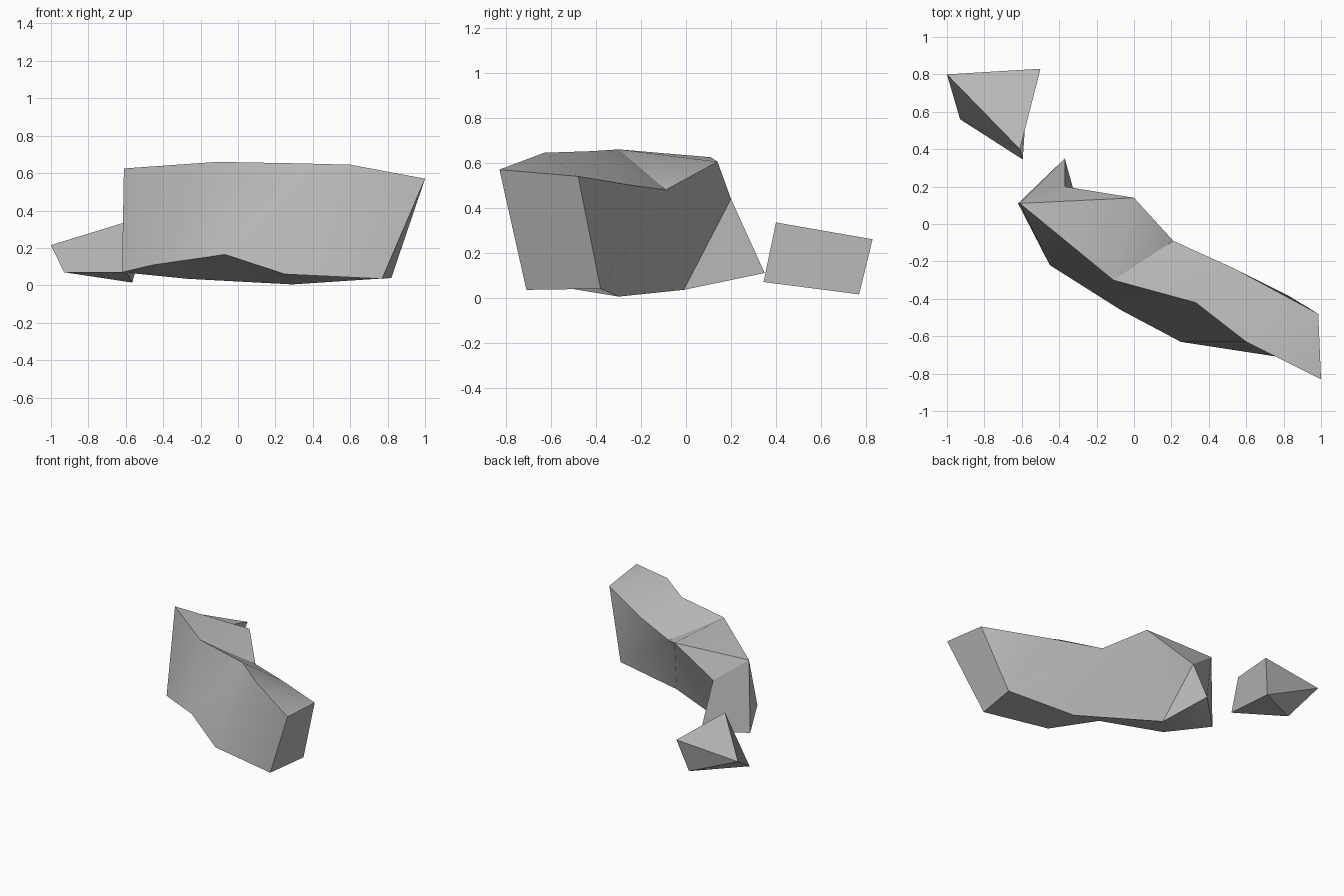
import bpy
import bmesh
from math import radians

default_cube = bpy.data.objects.get("Cube")
if default_cube:
    bpy.data.objects.remove(default_cube, do_unlink=True)

# Single stone colour
stone = bpy.data.materials.new("stone grey")
stone.use_nodes = True
colour = (0.5, 0.5, 0.5, 1)
stone.diffuse_color = colour
stone.node_tree.nodes["Principled BSDF"].inputs["Base Color"].default_value = colour


def strip(first, second):
    """Quads joining two rows of corner names of equal length."""
    pairs = list(zip(first, second))
    return [(a, b, d, c) for (a, c), (b, d) in zip(pairs, pairs[1:])]


def build_rock(name, corners, faces):
    """Make a closed faceted rock from named corners and faces."""
    bm = bmesh.new()
    verts = {key: bm.verts.new(place) for key, place in corners.items()}
    for face in faces:
        bm.faces.new([verts[key] for key in face])
    bmesh.ops.recalc_face_normals(bm, faces=bm.faces)
    mesh = bpy.data.meshes.new(name)
    bm.to_mesh(mesh)
    bm.free()
    mesh.materials.append(stone)
    rock = bpy.data.objects.new(name, mesh)
    bpy.context.collection.objects.link(rock)
    bpy.ops.object.select_all(action="DESELECT")
    rock.select_set(True)
    bpy.context.view_layer.objects.active = rock
    bpy.ops.object.shade_smooth_by_angle(angle=radians(30))
    return rock


# Long ridge: corners listed from its right end to its left end
ridge = {
    "crest_end": (-.61, .11, .625),
    "crest_bend": (-.11, -.3, .66),
    "crest_middle": (.33, -.42, .652),
    "crest_step": (.6, -.63, .645),
    "crest_tip": (1, -.83, .57),
    "foot_end": (-.62, .11, .07),
    "foot_bend": (-.45, -.22, .11),
    "foot_middle": (-.07, -.46, .165),
    "foot_step": (.25, -.63, .06),
    "foot_tip": (.77, -.71, .035),
    "back_shoulder": (-.37, .2, .44),
    "back_peak": (0, .14, .605),
    "back_dip": (.21, -.09, .48),
    "back_rim": (.54, -.24, .5),
    "back_tip": (.985, -.48, .54),
    "spur": (-.37, .35, .11),
    "heel_bend": (-.27, -.01, .035),
    "heel_middle": (.29, -.3, .005),
    "heel_tip": (.82, -.38, .04),
}
sections = ("end", "bend", "middle", "step", "tip")
crest = ["crest_" + s for s in sections]
foot = ["foot_" + s for s in sections]
ridge_faces = strip(crest, foot)

# Sloping top
ridge_faces += [
    ("crest_end", "back_peak", "back_shoulder"),
    ("crest_end", "crest_bend", "back_peak"),
    ("crest_bend", "back_dip", "back_peak"),
    ("crest_bend", "crest_middle", "back_dip"),
    ("crest_middle", "back_rim", "back_dip"),
    ("crest_middle", "crest_step", "back_rim"),
    ("crest_step", "back_tip", "back_rim"),
    ("crest_step", "crest_tip", "back_tip"),
]
# Back wall and both ends
ridge_faces += [
    ("back_shoulder", "back_peak", "heel_bend"),
    ("back_peak", "back_dip", "heel_middle", "heel_bend"),
    ("back_dip", "back_rim", "heel_tip", "heel_middle"),
    ("back_rim", "back_tip", "heel_tip"),
    ("back_shoulder", "heel_bend", "spur"),
    ("crest_end", "back_shoulder", "spur", "foot_end"),
    ("crest_tip", "foot_tip", "heel_tip", "back_tip"),
]
# Underside
ridge_faces += [
    ("foot_end", "spur", "heel_bend"),
    ("foot_end", "heel_bend", "foot_bend"),
    ("foot_bend", "heel_bend", "foot_middle"),
    ("foot_middle", "heel_bend", "heel_middle"),
    ("foot_middle", "heel_middle", "foot_step"),
    ("foot_step", "heel_middle", "heel_tip", "foot_tip"),
]
build_rock("ridge_rock", ridge, ridge_faces)

# Small loose rock: a twisted three-sided block
block = {
    "top_front": (-.61, .4, .335),
    "top_back": (-.5, .83, .26),
    "top_side": (-1, .8, .215),
    "low_front": (-.595, .345, .07),
    "low_back": (-.565, .77, .015),
    "low_side": (-.93, .56, .07),
}
block_faces = [
    ("top_front", "top_back", "top_side"),
    ("low_front", "low_side", "low_back"),
    ("top_front", "low_front", "low_back", "top_back"),
    ("top_front", "top_side", "low_side", "low_front"),
    ("top_back", "low_back", "top_side"),
    ("top_side", "low_back", "low_side"),
]
build_rock("loose_rock", block, block_faces)
